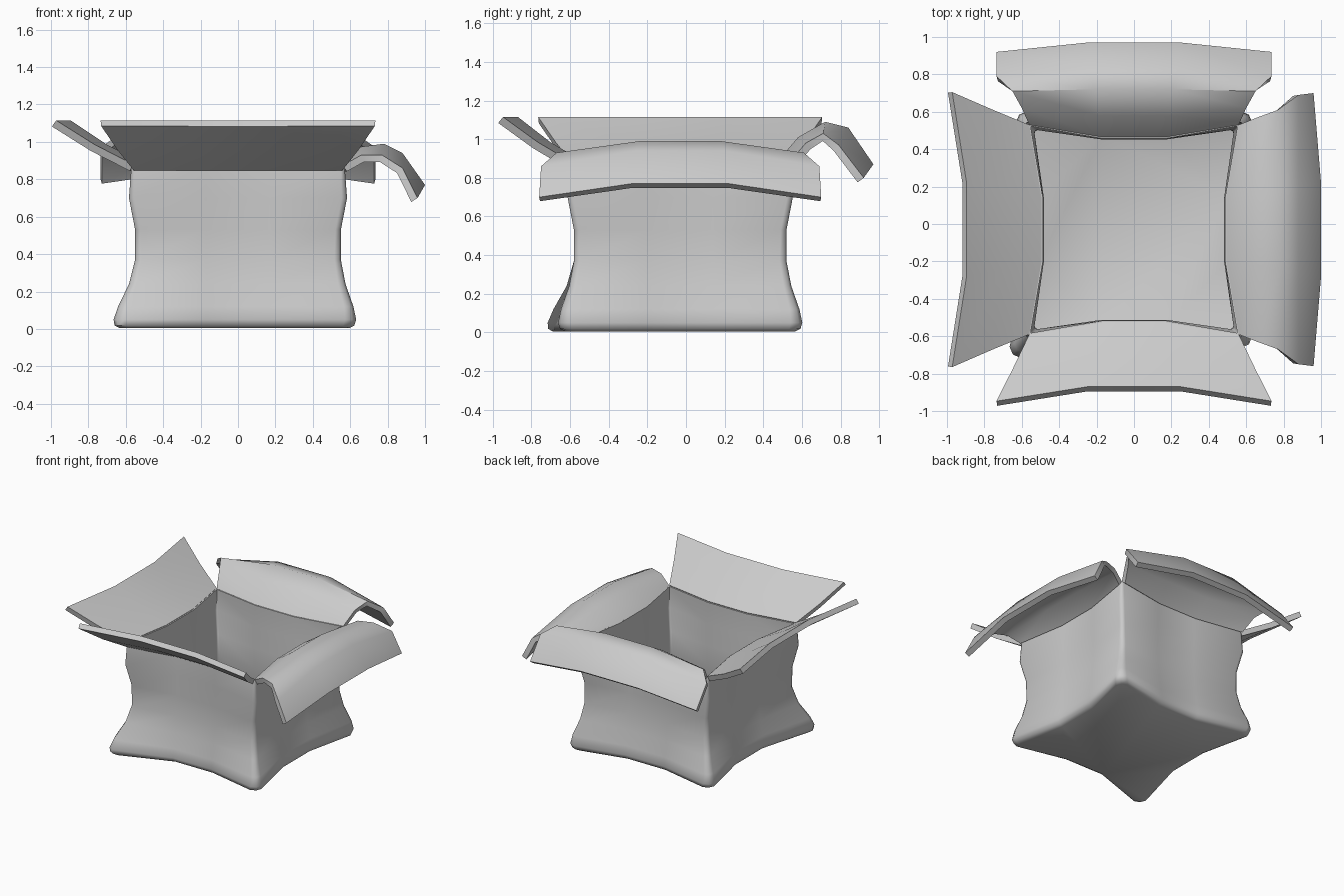
import bpy, math
from mathutils import Matrix, Vector

if "Cube" in bpy.data.objects:
    bpy.data.objects.remove(bpy.data.objects["Cube"])

CY = -0.03  # the box body sits slightly forward of centre


def make_object(name, verts, faces, thickness, angle):
    mesh = bpy.data.meshes.new(name)
    mesh.from_pydata(verts, [], faces)
    mesh.update()
    ob = bpy.data.objects.new(name, mesh)
    bpy.context.collection.objects.link(ob)
    mod = ob.modifiers.new("card", 'SOLIDIFY')
    mod.thickness, mod.offset = thickness, -1
    bpy.ops.object.select_all(action='DESELECT')
    ob.select_set(True)
    bpy.context.view_layer.objects.active = ob
    bpy.ops.object.modifier_apply(modifier="card")
    bpy.ops.object.shade_smooth_by_angle(angle=math.radians(angle))
    return ob


# Box body: pinched square sections (z, corner half width, mid-wall half width, corner radius)
rows = [(0.005, 0.595, 0.51, 0.06), (0.018, 0.622, 0.535, 0.06), (0.05, 0.632, 0.55, 0.06),
        (0.12, 0.617, 0.54, 0.05), (0.24, 0.575, 0.52, 0.04), (0.37, 0.55, 0.505, 0.035),
        (0.53, 0.55, 0.50, 0.03), (0.70, 0.583, 0.505, 0.03), (0.875, 0.57, 0.505, 0.02)]
verts, faces = [], []
for z, c, m, r in rows:
    side = [(m, -0.17), (m, 0.17), (c, c - r), (c - 0.3 * r, c - 0.3 * r), (c - r, c)]
    for k in range(4):
        rot = Matrix.Rotation(k * math.pi / 2, 3, 'Z')
        for x, y in side:
            p = rot @ Vector((x, y, z))
            # the front left bottom corner is pulled outward
            if p.x < -0.4 and p.y < -0.4 and z < 0.3:
                p += Vector((-0.04, -0.065, 0)) * (1 - z / 0.3)
            verts.append((p.x, p.y + CY, p.z))
n = 20
for j in range(len(rows) - 1):
    for i in range(n):
        a, b = j * n + i, j * n + (i + 1) % n
        faces.append((a, b, b + n, a + n))
faces.append(tuple(reversed(range(n))))
make_object("box_body", verts, faces, 0.018, 50)


def flap(name, section, turn, thickness=0.04):
    """Section rows: half width, corner (out, z), mid half width, mid (out, z)."""
    rot = Matrix.Rotation(turn, 3, 'Z')
    verts, faces = [], []
    for h, co, cz, mh, mo, mz in section:
        for s, o, z in ((-h, co, cz), (-mh, mo, mz), (mh, mo, mz), (h, co, cz)):
            p = rot @ Vector((o, s, z))
            verts.append((p.x, p.y + CY, p.z))
    for j in range(len(section) - 1):
        for i in range(3):
            a = j * 4 + i
            faces.append((a, a + 4, a + 5, a + 1))
    return make_object(name, verts, faces, thickness, 45)


# Drooping flaps
flap("right_flap", [(0.56, 0.56, 0.875, 0.17, 0.495, 0.875),
                    (0.60, 0.66, 0.93, 0.19, 0.63, 0.97),
                    (0.64, 0.77, 0.93, 0.21, 0.78, 0.99),
                    (0.72, 0.88, 0.86, 0.23, 0.88, 0.94),
                    (0.73, 0.96, 0.70, 0.25, 1.00, 0.77)], 0)
flap("back_flap", [(0.56, 0.56, 0.875, 0.17, 0.495, 0.875),
                   (0.60, 0.65, 0.98, 0.19, 0.61, 1.01),
                   (0.65, 0.74, 1.03, 0.21, 0.75, 1.09),
                   (0.735, 0.82, 0.97, 0.23, 0.87, 1.06),
                   (0.735, 0.95, 0.80, 0.25, 1.00, 0.87)], math.pi / 2)

# Raised flaps, with dished outer edges
for name, turn, d in (("left_flap", math.pi, 0.0), ("front_flap", -math.pi / 2, -0.055)):
    flap(name, [(0.56, 0.56, 0.88, 0.17, 0.495, 0.88),
                (0.645, 0.765 + d / 2, 0.985, 0.21, 0.70 + d / 2, 0.985),
                (0.735, 0.972 + d, 1.115, 0.25, 0.895 + d, 1.115)], turn)
